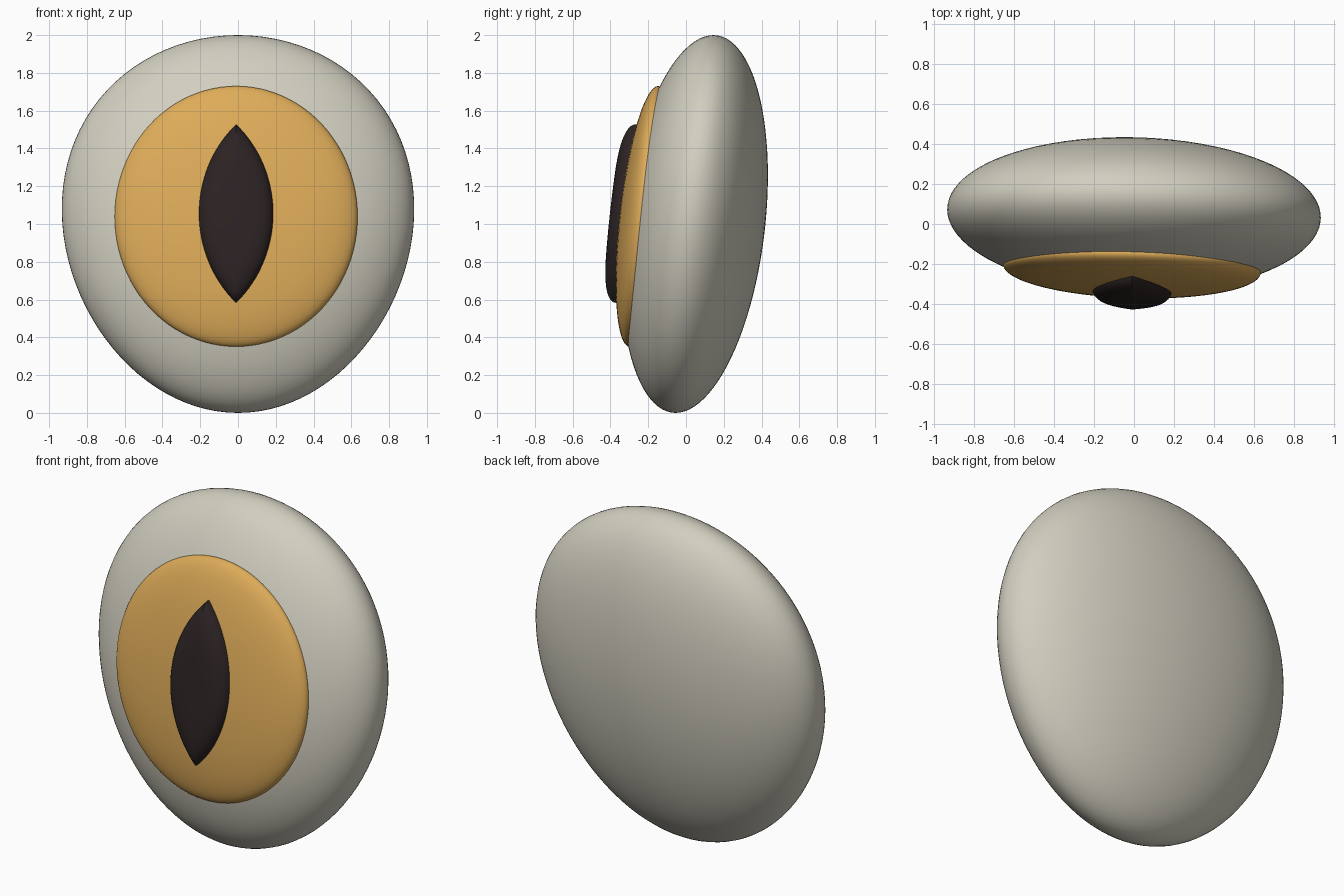
import bpy, bmesh, math

if "Cube" in bpy.data.objects:
    bpy.data.objects.remove(bpy.data.objects["Cube"], do_unlink=True)


def material(name, color):
    mat = bpy.data.materials.new(name)
    mat.use_nodes = True
    mat.diffuse_color = (*color, 1)
    bsdf = mat.node_tree.nodes["Principled BSDF"]
    bsdf.inputs["Base Color"].default_value = (*color, 1)
    bsdf.inputs["Roughness"].default_value = 0.6
    return mat


def finish(name, bm, mat, sharp=180):
    bmesh.ops.recalc_face_normals(bm, faces=bm.faces)
    mesh = bpy.data.meshes.new(name)
    bm.to_mesh(mesh)
    bm.free()
    mesh.materials.append(mat)
    obj = bpy.data.objects.new(name, mesh)
    bpy.context.collection.objects.link(obj)
    bpy.ops.object.select_all(action='DESELECT')
    obj.select_set(True)
    bpy.context.view_layer.objects.active = obj
    bpy.ops.object.shade_smooth_by_angle(angle=math.radians(sharp))


def leaning_ellipsoid(name, mat, center, radii, lean, turn, egg=0):
    """Ellipsoid whose mid plane leans back with height and turns sideways."""
    bm = bmesh.new()
    bmesh.ops.create_uvsphere(bm, u_segments=96, v_segments=48, radius=1)
    for v in bm.verts:
        u, w, d = v.co.x, v.co.y, v.co.z
        v.co = (center[0] + radii[0] * u * (1 + egg * w),
                center[1] + lean * w + turn * u - radii[1] * d,
                center[2] + radii[2] * w)
    finish(name, bm, mat)


ivory = material("ivory", (0.645, 0.623, 0.527))
amber = material("amber", (0.73, 0.41, 0.10))
dark = material("dark brown", (0.026, 0.017, 0.017))

# Eyeball and the shallow iris dome set into its front
leaning_ellipsoid("eyeball", ivory, (0, 0.045, 1), (0.93, 0.375, 1),
                  0.10, -0.02, 0.08)
leaning_ellipsoid("iris", amber, (-0.01, -0.223, 1.04), (0.643, 0.127, 0.69),
                  0.075, -0.02)

# Slit pupil: pointed lens outline, domed front, straight wall into the iris
HALF_W, HALF_H, STEPS, RINGS = 0.2, 0.472, 32, 16
arc_r = (HALF_H ** 2 + HALF_W ** 2) / (2 * HALF_W)
sweep = math.asin(HALF_H / arc_r)
outline = []
for side in (1, -1):
    for i in range(STEPS):
        a = side * sweep * (1 - 2 * i / STEPS)
        outline.append((side * (arc_r * math.cos(a) - arc_r + HALF_W),
                        arc_r * math.sin(a)))


def pupil_point(x, z, depth):
    return (x - 0.01, -0.223 + 0.109 * (z + 0.015) - 0.03 * x - depth, z + 1.055)


bm = bmesh.new()
rings = []
for k in range(1, RINGS + 1):
    s = math.sin(math.pi / 2 * k / RINGS)
    depth = 0.10 + 0.08 * math.sqrt(max(0, 1 - s ** 4))
    rings.append([bm.verts.new(pupil_point(x * s, z * s, depth))
                  for x, z in outline])
rings.append([bm.verts.new(pupil_point(x, z, 0)) for x, z in outline])
tip = bm.verts.new(pupil_point(0, 0, 0.18))
n = len(outline)
for i in range(n):
    j = (i + 1) % n
    bm.faces.new((tip, rings[0][i], rings[0][j]))
    for a, b in zip(rings, rings[1:]):
        bm.faces.new((a[i], b[i], b[j], a[j]))
bm.faces.new(rings[-1])
finish("pupil", bm, dark, 40)
